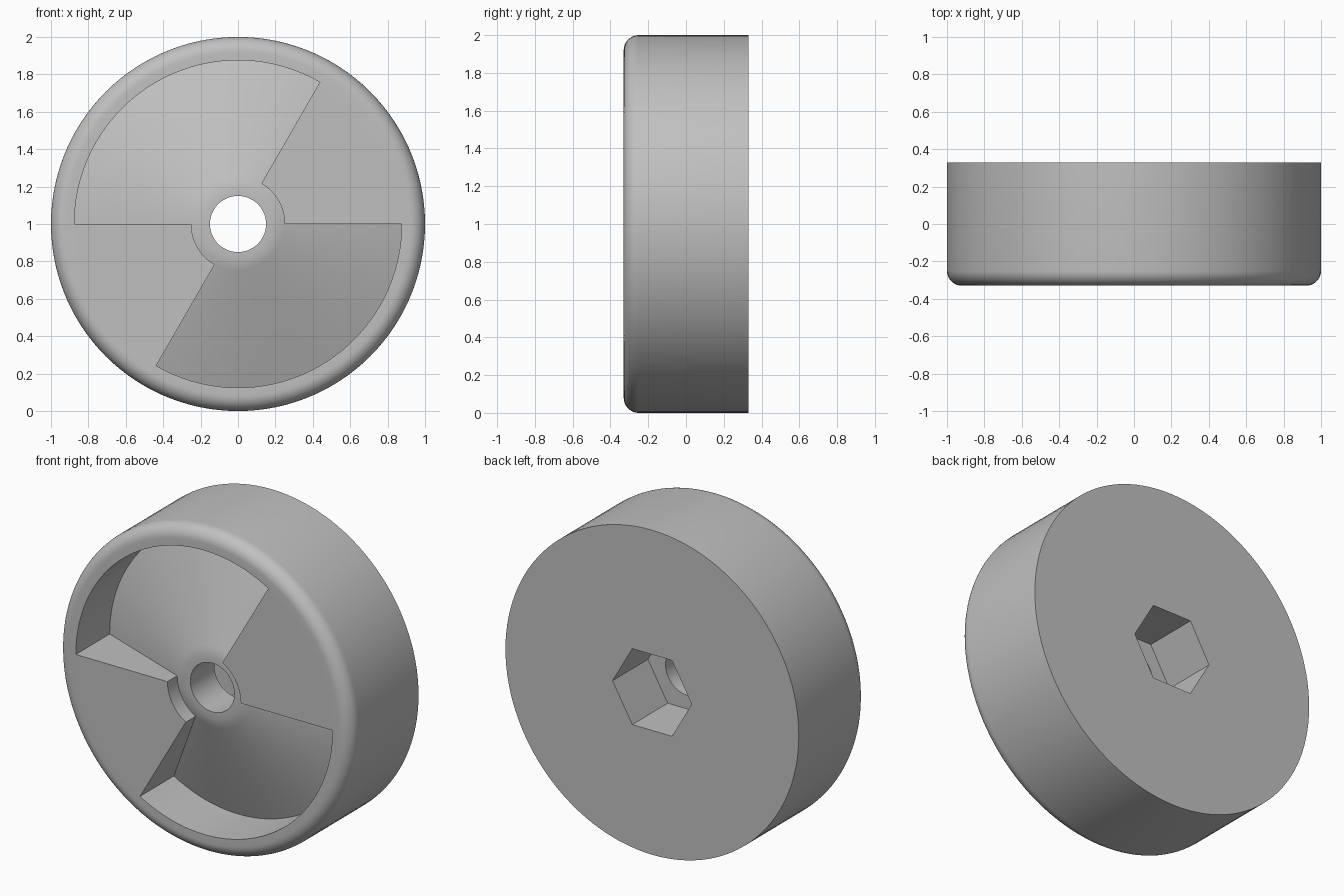
import bpy, bmesh
from math import sin, cos, pi, radians

cube = bpy.data.objects.get("Cube")
if cube:
    bpy.data.objects.remove(cube)

SEGMENTS = 120            # divisible by six, so sectors and hexagon line up
FRONT, BACK = -0.33, 0.33
FILLET = 0.08
RIM_R, HUB_R, HOLE_R = 0.875, 0.25, 0.15
HUB_Y, POCKET_Y = -0.235, 0.0
HEX_APOTHEM, HEX_Y = 0.234, -0.015

grey = bpy.data.materials.new("plain grey")
grey.use_nodes = True
colour = (0.53, 0.53, 0.53, 1)
grey.diffuse_color = colour
grey.node_tree.nodes["Principled BSDF"].inputs["Base Color"].default_value = colour


def hex_radius(angle):
    """Distance from the axis to the hexagonal socket wall."""
    return HEX_APOTHEM / cos(angle % (pi / 3) - pi / 6)


def section(angle, land):
    """Closed (radius, y) outline of the wheel at one angle."""
    fillet = [(1 - FILLET + FILLET * cos(radians(a)), FRONT + FILLET - FILLET * sin(radians(a)))
              for a in range(0, 91, 10)]
    step = (HUB_R, FRONT) if land else (RIM_R, POCKET_Y)
    hub = [(HUB_R, HUB_Y), (0.225, -0.243), (0.19, -0.25), (HOLE_R, -0.25)]
    socket = [(HOLE_R, HEX_Y), (hex_radius(angle), HEX_Y), (hex_radius(angle), BACK)]
    return [(1, BACK)] + fillet + [(RIM_R, FRONT), step] + hub + socket


bm = bmesh.new()


def place(point, angle):
    r, y = point
    return bm.verts.new((r * cos(angle), y, 1 + r * sin(angle)))


# Sweep the outline round the axis, switching between raised lands and pockets
for i in range(SEGMENTS):
    a, b = (2 * pi * k / SEGMENTS for k in (i, i + 1))
    land = (i * 6 // SEGMENTS) % 3 == 0
    ring_a = [place(p, a) for p in section(a, land)]
    ring_b = [place(p, b) for p in section(b, land)]
    for j in range(len(ring_a)):
        k = (j + 1) % len(ring_a)
        bm.faces.new((ring_a[j], ring_a[k], ring_b[k], ring_b[j]))

# Radial walls where lands meet pockets
wall = [(RIM_R, FRONT), (RIM_R, POCKET_Y), (HUB_R, HUB_Y), (HUB_R, FRONT)]
for degrees in (0, 60, 180, 240):
    bm.faces.new([place(p, radians(degrees)) for p in wall])

bmesh.ops.remove_doubles(bm, verts=bm.verts[:], dist=0.0005)
bmesh.ops.recalc_face_normals(bm, faces=bm.faces[:])

mesh = bpy.data.meshes.new("wheel")
bm.to_mesh(mesh)
bm.free()
mesh.materials.append(grey)
wheel = bpy.data.objects.new("wheel", mesh)
bpy.context.collection.objects.link(wheel)

# Smooth round surfaces, crisp edges
bpy.ops.object.select_all(action='DESELECT')
wheel.select_set(True)
bpy.context.view_layer.objects.active = wheel
bpy.ops.object.shade_smooth_by_angle(angle=radians(17))
